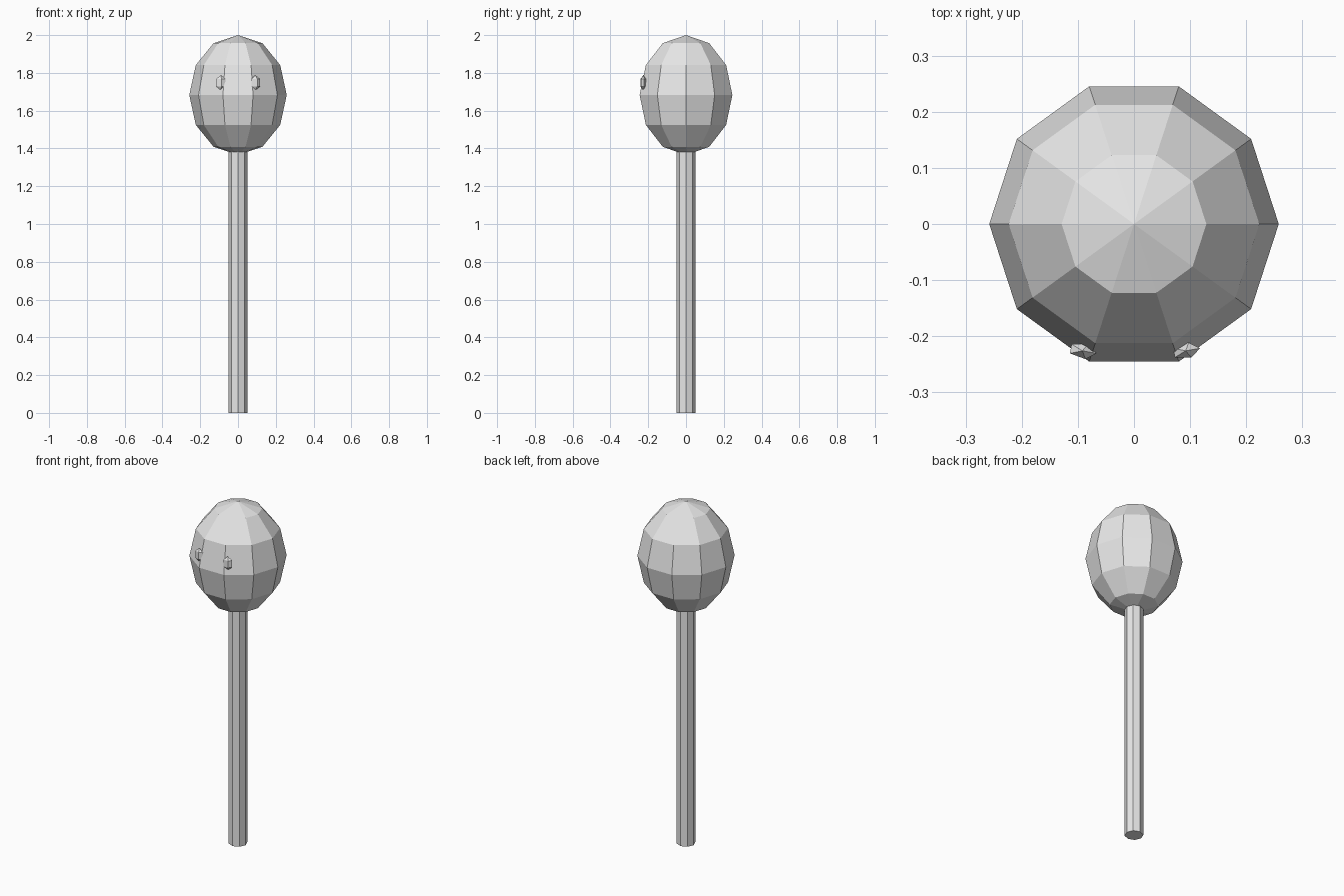
import bpy
from math import sin, cos, pi, radians

cube = bpy.data.objects.get("Cube")
if cube:
    bpy.data.objects.remove(cube, do_unlink=True)

grey = bpy.data.materials.new("light grey")
grey.use_nodes = True
grey.diffuse_color = (0.8, 0.8, 0.8, 1)
grey.node_tree.nodes["Principled BSDF"].inputs["Base Color"].default_value = (0.8, 0.8, 0.8, 1)


def lathe(name, profile, sides, location=(0, 0, 0), scale=(1, 1, 1), turn=0):
    """Turn (radius, height) points about z; zero radius makes a single pole."""
    verts, rings, faces = [], [], []
    for radius, z in profile:
        count = sides if radius else 1
        rings.append([len(verts) + i for i in range(count)])
        for i in range(count):
            a = 2 * pi * i / sides
            verts.append((radius * cos(a), radius * sin(a), z))
    for low, high in zip(rings, rings[1:]):
        for i in range(sides):
            j = (i + 1) % sides
            if len(low) == 1:
                faces.append((low[0], high[j], high[i]))
            elif len(high) == 1:
                faces.append((low[i], low[j], high[0]))
            else:
                faces.append((low[i], low[j], high[j], high[i]))
    # Close open ends with flat caps
    if len(rings[0]) > 1:
        faces.append(rings[0][::-1])
    if len(rings[-1]) > 1:
        faces.append(rings[-1])
    mesh = bpy.data.meshes.new(name)
    mesh.from_pydata(verts, [], faces)
    mesh.materials.append(grey)
    obj = bpy.data.objects.new(name, mesh)
    obj.location = location
    obj.scale = scale
    obj.rotation_euler.z = turn
    bpy.context.collection.objects.link(obj)
    return obj


def ball(rings):
    """Half-circle profile of a unit sphere, from bottom to top."""
    middle = [(sin(pi * k / rings), -cos(pi * k / rings)) for k in range(1, rings)]
    return [(0, -1)] + middle + [(0, 1)]


# Egg-shaped head
lathe("head", ball(6), 10, (0, 0, 1.683), (0.258, 0.258, 0.317))

# Long octagonal stick
lathe("stick", [(0.05, 0), (0.05, 1.39)], 8)

# Small eyes, each turned to follow the head
for side, name in ((-1, "right_eye"), (1, "left_eye")):
    lathe(name, ball(3), 5, (side * 0.092, -0.226, 1.748),
          (0.03, 0.0165, 0.04), side * radians(10))
